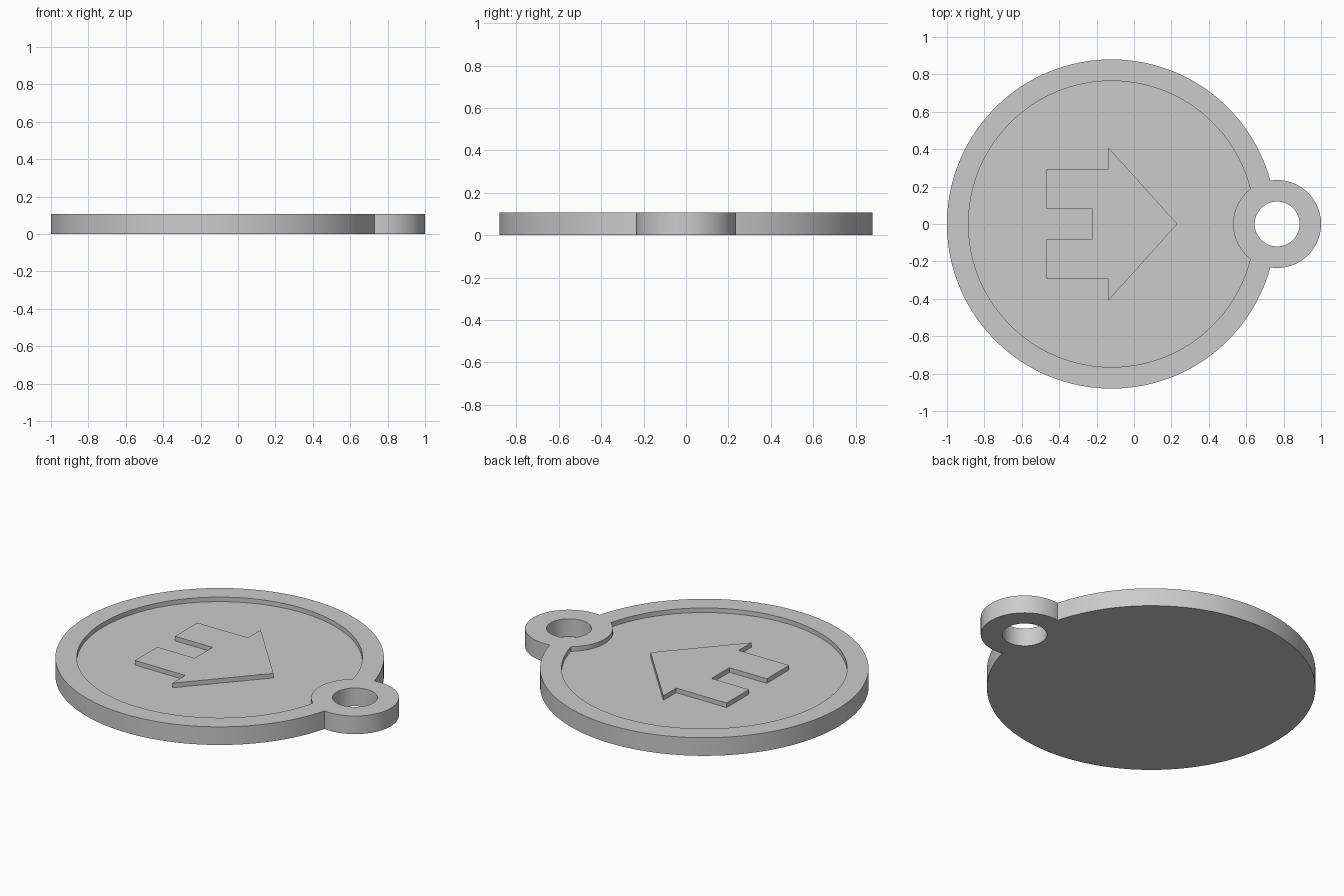
import bpy, bmesh
from mathutils import Matrix

if "Cube" in bpy.data.objects:
    bpy.data.objects.remove(bpy.data.objects["Cube"])

DISC_X, LOOP_X = -0.12, 0.765
HEIGHT, FLOOR = 0.107, 0.08

grey = bpy.data.materials.new("plain_grey")
grey.use_nodes = True
grey.diffuse_color = (0.6, 0.6, 0.6, 1)
grey.node_tree.nodes["Principled BSDF"].inputs["Base Color"].default_value = grey.diffuse_color


def add_object(name, bm):
    mesh = bpy.data.meshes.new(name)
    bmesh.ops.recalc_face_normals(bm, faces=bm.faces)
    bm.to_mesh(mesh)
    bm.free()
    mesh.materials.append(grey)
    obj = bpy.data.objects.new(name, mesh)
    bpy.context.collection.objects.link(obj)
    return obj


def cylinder(name, x, radius, bottom, top, sides=128):
    bm = bmesh.new()
    bmesh.ops.create_cone(bm, cap_ends=True, segments=sides, radius1=radius, radius2=radius,
                          depth=top - bottom,
                          matrix=Matrix.Translation((x, 0, (bottom + top) / 2)))
    return add_object(name, bm)


def extrude_outline(name, points, bottom, top):
    bm = bmesh.new()
    face = bm.faces.new([bm.verts.new((x, y, bottom)) for x, y in points])
    result = bmesh.ops.extrude_face_region(bm, geom=[face])
    raised = [v for v in result["geom"] if isinstance(v, bmesh.types.BMVert)]
    bmesh.ops.translate(bm, verts=raised, vec=(0, 0, top - bottom))
    return add_object(name, bm)


def boolean(target, tool, operation):
    mod = target.modifiers.new(operation.lower(), 'BOOLEAN')
    mod.operation, mod.solver, mod.object = operation, 'EXACT', tool
    bpy.context.view_layer.objects.active = target
    bpy.ops.object.modifier_apply(modifier=mod.name)
    bpy.data.objects.remove(tool)


# Round tag with a sunken floor
tag = cylinder("tag_body", DISC_X, 0.88, 0, HEIGHT, 192)
boolean(tag, cylinder("recess_cutter", DISC_X, 0.765, FLOOR, HEIGHT + 0.1, 192), 'DIFFERENCE')

# Key ring loop with its hole
boolean(tag, cylinder("loop", LOOP_X, 0.235, 0, HEIGHT), 'UNION')
boolean(tag, cylinder("hole_cutter", LOOP_X, 0.12, -0.1, HEIGHT + 0.1, 96), 'DIFFERENCE')

# Raised house with a doorway, roof pointing at the loop
half = [(-0.14, 0.412), (-0.14, 0.292), (-0.47, 0.292), (-0.47, 0.083), (-0.225, 0.083)]
outline = [(0.232, 0)] + half + [(x, -y) for x, y in reversed(half)]
house = extrude_outline("house_emblem", outline, FLOOR - 0.01, HEIGHT)

# Smooth round walls, sharp rims
bpy.ops.object.select_all(action='DESELECT')
tag.select_set(True)
bpy.context.view_layer.objects.active = tag
bpy.ops.object.shade_smooth_by_angle(angle=0.5)
